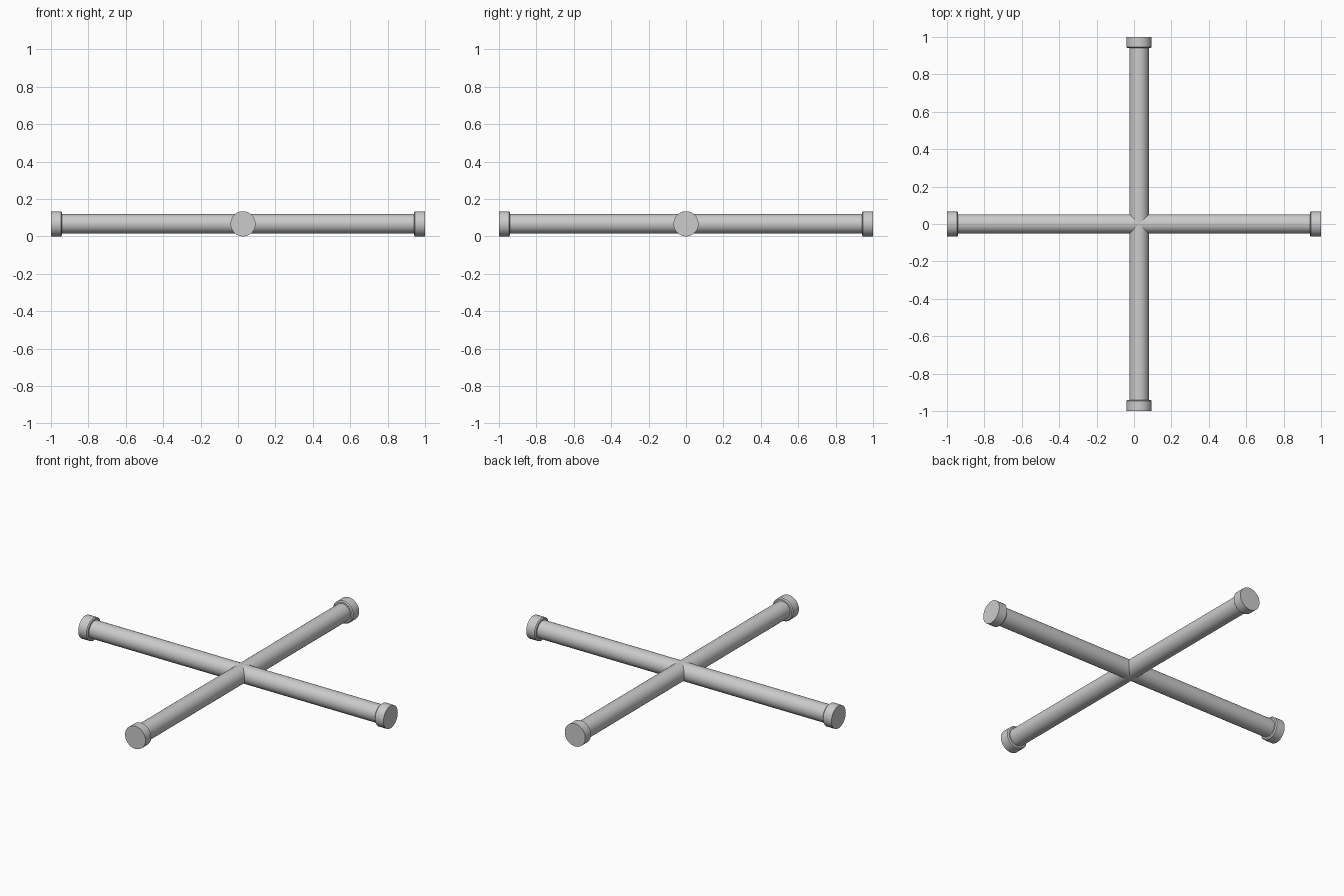
import bpy, bmesh, math
from mathutils import Matrix

if "Cube" in bpy.data.objects:
    bpy.data.objects.remove(bpy.data.objects["Cube"])

R_CAP, R_PIPE, CAP_LEN, CHAMFER = 0.067, 0.052, 0.06, 0.006
CROSS_X, Z = 0.027, 0.067
SEG = 48


def lathe(name, profile, matrix):
    """Revolve (radius, axial) points around local z, closing both ends."""
    bm = bmesh.new()
    rings = [[bm.verts.new((r * math.cos(2 * math.pi * i / SEG),
                            r * math.sin(2 * math.pi * i / SEG), h))
              for i in range(SEG)] for r, h in profile]
    for a, b in zip(rings, rings[1:]):
        for i in range(SEG):
            j = (i + 1) % SEG
            bm.faces.new((a[i], a[j], b[j], b[i]))
    bm.faces.new(rings[0][::-1])
    bm.faces.new(rings[-1])
    bmesh.ops.recalc_face_normals(bm, faces=bm.faces)
    mesh = bpy.data.meshes.new(name)
    bm.to_mesh(mesh)
    bm.free()
    ob = bpy.data.objects.new(name, mesh)
    ob.matrix_world = matrix
    bpy.context.collection.objects.link(ob)
    bpy.ops.object.select_all(action='DESELECT')
    ob.select_set(True)
    bpy.context.view_layer.objects.active = ob
    bpy.ops.object.shade_smooth_by_angle(angle=math.radians(30))


# Two crossing pipes, each with a cap at both ends
axes = {
    "side_to_side": Matrix.Translation((0, 0, Z)) @ Matrix.Rotation(math.pi / 2, 4, 'Y'),
    "front_to_back": Matrix.Translation((CROSS_X, 0, Z)) @ Matrix.Rotation(math.pi / 2, 4, 'X'),
}
inner = 1 - CAP_LEN
for label, m in axes.items():
    lathe(label + "_pipe", [(R_PIPE, -inner - 0.01), (R_PIPE, inner + 0.01)], m)
    # End caps, chamfered on the inner rim
    for s, end in ((1, "a"), (-1, "b")):
        profile = [(R_CAP - CHAMFER, s * inner), (R_CAP, s * (inner + CHAMFER)), (R_CAP, s)]
        lathe(f"{label}_cap_{end}", profile, m)
